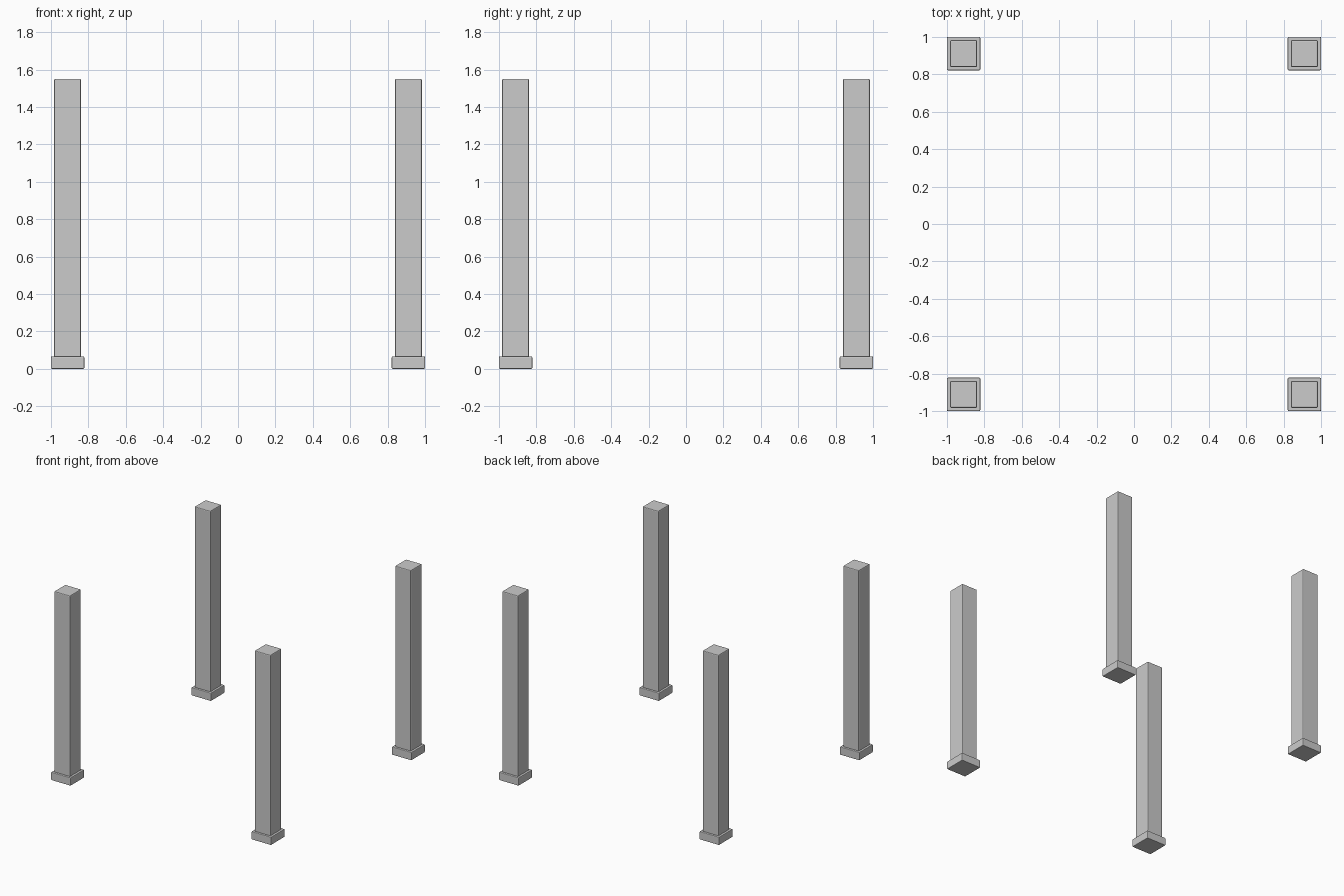
import bpy

if "Cube" in bpy.data.objects:
    bpy.data.objects.remove(bpy.data.objects["Cube"])

BASE_W, BASE_H = 0.178, 0.066
POST_W, TOP = 0.144, 1.55
C = 1.0 - BASE_W / 2


def box(name, x, y, width, z0, z1, bevel):
    bpy.ops.mesh.primitive_cube_add(size=1, location=(x, y, (z0 + z1) / 2))
    ob = bpy.context.object
    ob.name = name
    ob.scale = (width, width, z1 - z0)
    bpy.ops.object.transform_apply(location=False, rotation=False, scale=True)
    mod = ob.modifiers.new("edge_bevel", 'BEVEL')
    mod.width = bevel
    mod.segments = 2
    return ob


# Four corner posts, each standing on a square plinth
for sy, depth in ((-1, "front"), (1, "back")):
    for sx, side in ((-1, "left"), (1, "right")):
        box(f"{depth}_{side}_plinth", sx * C, sy * C, BASE_W, 0, BASE_H, 0.005)
        box(f"{depth}_{side}_post", sx * C, sy * C, POST_W, BASE_H - 0.006, TOP, 0.007)
